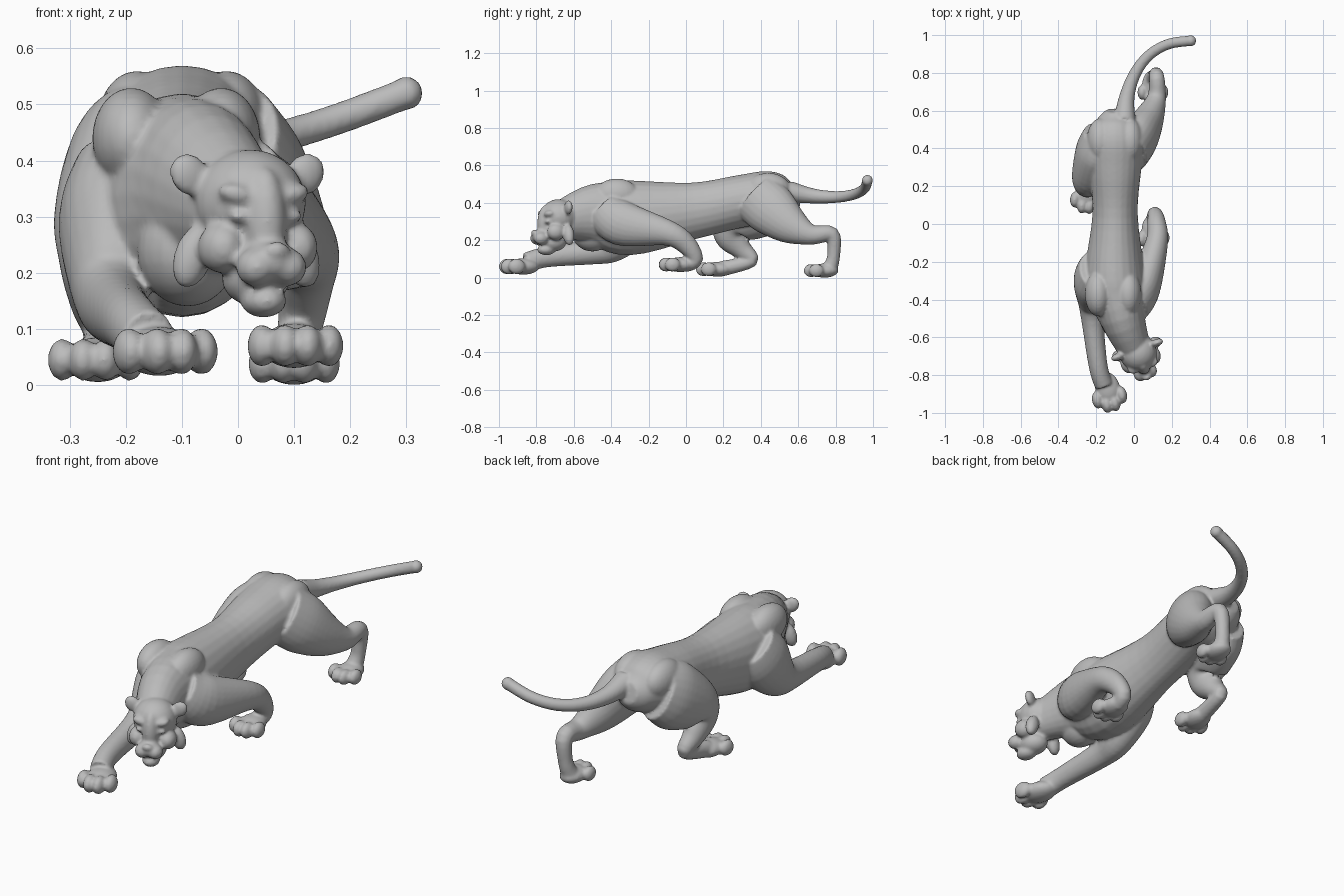
import bpy
import bmesh
import math
from mathutils import Matrix, Vector

default_cube = bpy.data.objects.get("Cube")
if default_cube:
    bpy.data.objects.remove(default_cube, do_unlink=True)

stone = bpy.data.materials.new("stone grey")
stone.use_nodes = True
grey = (.5, .5, .5, 1)
stone.diffuse_color = grey
stone.node_tree.nodes["Principled BSDF"].inputs["Base Color"].default_value = grey

bm = bmesh.new()
world = Matrix()


def ball(frame, place, radii, roll=0):
    """Ellipsoid muscle or bump placed inside a frame."""
    matrix = (frame @ Matrix.Translation(place)
              @ Matrix.Rotation(math.radians(roll), 4, 'Y')
              @ Matrix.Diagonal((*radii, 1)))
    bmesh.ops.create_uvsphere(bm, u_segments=24, v_segments=14, radius=1, matrix=matrix)


def turned(place, degrees):
    """Frame at a place, turned about the vertical."""
    return Matrix.Translation(place) @ Matrix.Rotation(math.radians(degrees), 4, 'Z')


def smooth_path(points, steps=5):
    """Catmull-Rom curve through the given vectors."""
    padded = [points[0], *points, points[-1]]
    path = []
    for before, start, end, after in zip(padded, padded[1:], padded[2:], padded[3:]):
        leave, arrive = (end - before) / 2, (after - start) / 2
        gap = end - start
        for step in range(steps):
            t = step / steps
            bend = 3 * gap - 2 * leave - arrive
            settle = leave + arrive - 2 * gap
            path.append(start + t * (leave + t * (bend + t * settle)))
    return path + [points[-1]]


def loft(sections, across, sides=24):
    """Closed tube through sections of x, y, z, half width, half depth."""
    centres = smooth_path([Vector((x, y, z)) for x, y, z, wide, deep in sections])
    sizes = smooth_path([Vector((wide, deep)) for x, y, z, wide, deep in sections])
    rings = []
    for i, (centre, size) in enumerate(zip(centres, sizes)):
        ahead = centres[min(i + 1, len(centres) - 1)]
        behind = centres[max(i - 1, 0)]
        along = (ahead - behind).normalized()
        wide = (across - along * across.dot(along)).normalized()
        deep = along.cross(wide)
        ring = []
        for k in range(sides):
            angle = math.tau * k / sides
            offset = wide * size.x * math.cos(angle) + deep * size.y * math.sin(angle)
            ring.append(bm.verts.new(centre + offset))
        rings.append(ring)
    for ring, following in zip(rings, rings[1:]):
        for k in range(sides):
            bm.faces.new((ring[k - 1], ring[k], following[k], following[k - 1]))
    bm.faces.new(reversed(rings[0]))
    bm.faces.new(rings[-1])


def leg(*joints):
    """Limb through joints of x, y, z, radius; thick muscle is deeper than wide."""
    loft([(x, y, z, r, r * (.8 + 6 * r)) for x, y, z, r in joints], Vector((1, 0, 0)))


def paw(place, turn, size=1):
    """Broad paw with four toes, the middle two reaching further."""
    frame = turned(place, turn) @ Matrix.Scale(size, 4)
    ball(frame, (0, 0, 0), (.06, .08, .04))
    for slot in (-1.5, -.5, .5, 1.5):
        reach = .09 - .03 * abs(slot)
        ball(frame, (slot * .04, -reach, 0), (.026, .042, .038))


# Torso from rump to neck: y, z, half width, half height; the neck bends sideways
torso = [(.6, .44, .05, .05), (.55, .43, .1, .1), (.45, .43, .15, .14), (.3, .41, .14, .14),
         (.05, .36, .12, .15), (-.3, .32, .16, .2), (-.5, .34, .12, .16), (-.7, .3, .08, .09)]
loft([(.4 * max(0, -y - .4) - .1, y, z, wide, high) for y, z, wide, high in torso],
     Vector((1, 0, 0)))

# Shoulder blades, hip crests and breast
for side in (-1, 1):
    ball(world, (side * .08 - .11, -.37, .44), (.07, .12, .09))
    ball(world, (side * .08 - .1, .44, .47), (.07, .12, .09))
ball(world, (-.09, -.5, .24), (.09, .11, .1))

# Tail sweeping out to one side
tail = []
for step in range(7):
    t = step / 6
    thick = .028 + .03 * (1 - t) ** 4
    tail.append((.35 * t * t - .05, .55 + .42 * math.sin(t * math.pi / 2),
                 .46 - .16 * t + .22 * t * t, thick, thick))
loft(tail, Vector((0, 0, 1)))
ball(world, tail[-1][:3], (.03, .03, .03))

# Hind leg pushing back
leg((-.02, .38, .43, .1), (.03, .46, .36, .1), (.08, .56, .28, .08), (.12, .67, .23, .05),
    (.12, .78, .23, .04), (.11, .79, .12, .034), (.1, .77, .05, .04))
paw((.1, .74, .038), 0, .95)

# Hind leg stepping forward
leg((-.17, .46, .42, .1), (-.2, .38, .37, .11), (-.24, .26, .29, .09), (-.25, .24, .22, .07),
    (-.25, .3, .15, .05), (-.24, .35, .09, .035), (-.25, .2, .05, .04))
paw((-.25, .17, .045), -4)

# Foreleg reaching forward
leg((-.2, -.24, .38, .09), (-.22, -.3, .29, .1), (-.22, -.4, .18, .08), (-.22, -.5, .14, .06),
    (-.19, -.75, .11, .05), (-.16, -.85, .08, .05))
paw((-.14, -.87, .06), 12, 1.1)

# Foreleg trailing under the body
leg((0, -.44, .36, .08), (.05, -.34, .29, .09), (.12, -.1, .24, .06), (.12, 0, .18, .05),
    (.11, .05, .1, .04), (.1, 0, .07, .04))
paw((.1, -.03, .07), 3)

# Skull, nose bridge, muzzle, nose, chin and jaw, facing slightly to its left
head = turned((.025, -.69, .29), 20)
ball(head, (0, .01, .035), (.1, .1, .095))
ball(head, (0, -.06, 0), (.04, .05, .1))
ball(head, (0, -.09, -.07), (.05, .05, .04))
ball(head, (0, -.13, -.05), (.024, .016, .016))
ball(head, (0, -.06, -.14), (.04, .05, .03))
ball(head, (0, -.02, -.1), (.06, .07, .05))

# Paired lips, brows, eyes, cheekbones, ruffs and ears
for side in (-1, 1):
    ball(head, (side * .03, -.1, -.08), (.034, .04, .034))
    ball(head, (side * .05, -.06, .05), (.036, .03, .02), side * -12)
    ball(head, (side * .05, -.07, .01), (.02, .016, .012), side * -10)
    ball(head, (side * .07, -.03, -.045), (.04, .05, .045))
    ball(head, (side * .1, .03, -.06), (.035, .03, .06), side * -20)
    ball(head, (side * .11, .025, .085), (.035, .02, .04), side * 35)

mesh = bpy.data.meshes.new("big_cat_body")
bm.to_mesh(mesh)
bm.free()
mesh.materials.append(stone)
cat = bpy.data.objects.new("big_cat_body", mesh)
bpy.context.collection.objects.link(cat)

# Fuse the muscles into one smooth skin
fuse = cat.modifiers.new("fuse", 'REMESH')
fuse.mode = 'VOXEL'
fuse.voxel_size = .0075
fuse.use_smooth_shade = True
soften = cat.modifiers.new("soften", 'SMOOTH')
soften.iterations = 5
